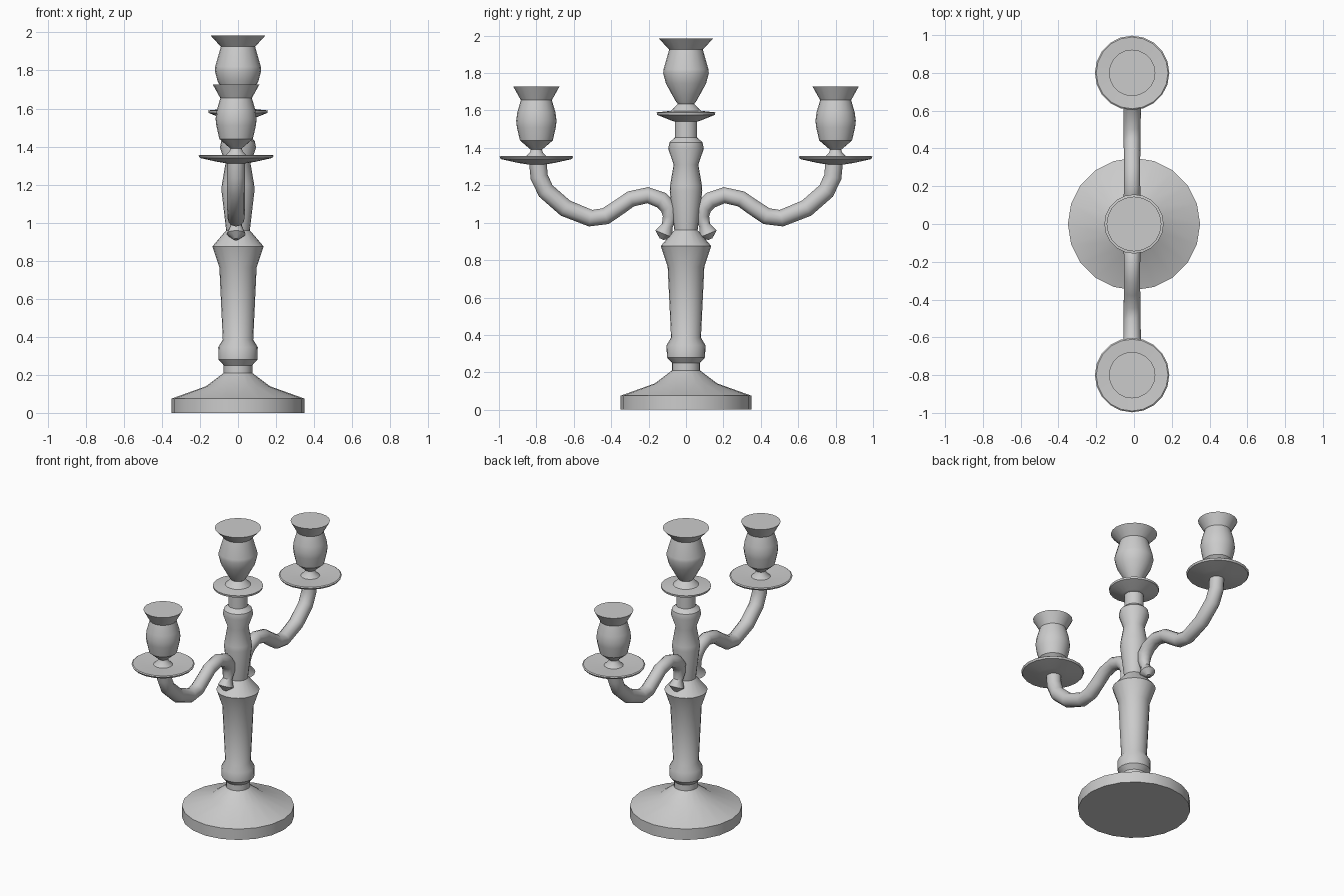
import bpy, bmesh
from math import cos, sin, tau, radians
from mathutils import Vector

if "Cube" in bpy.data.objects:
    bpy.data.objects.remove(bpy.data.objects["Cube"])


def skin(name, rings):
    """Closed tube through equal-length rings of points, smooth with sharp edges kept."""
    bm = bmesh.new()
    loops = [[bm.verts.new(p) for p in ring] for ring in rings]
    n = len(loops[0])
    for a, b in zip(loops, loops[1:]):
        for i in range(n):
            j = (i + 1) % n
            bm.faces.new((a[i], a[j], b[j], b[i]))
    bm.faces.new(loops[0][::-1])
    bm.faces.new(loops[-1])
    bmesh.ops.recalc_face_normals(bm, faces=bm.faces)
    mesh = bpy.data.meshes.new(name)
    bm.to_mesh(mesh)
    bm.free()
    ob = bpy.data.objects.new(name, mesh)
    bpy.context.collection.objects.link(ob)
    bpy.ops.object.select_all(action='DESELECT')
    ob.select_set(True)
    bpy.context.view_layer.objects.active = ob
    bpy.ops.object.shade_smooth_by_angle(angle=radians(35))
    return ob


def lathe(name, profile, x=0, y=0, sides=20):
    return skin(name, [[(x + r * cos(tau * i / sides), y + r * sin(tau * i / sides), z)
                        for i in range(sides)] for r, z in profile])


def sweep(name, path, x, side, sides=12):
    """Round tube along (y, z, radius) points in a plane of constant x."""
    pts = [Vector((x, side * y, z)) for y, z, r in path]
    rings = []
    for k, p in enumerate(pts):
        t = (pts[min(k + 1, len(pts) - 1)] - pts[max(k - 1, 0)]).normalized()
        u = Vector((1, 0, 0))
        v = t.cross(u)
        r = path[k][2]
        rings.append([p + r * (u * cos(tau * i / sides) + v * sin(tau * i / sides))
                      for i in range(sides)])
    return skin(name, rings)


# Foot and central column
lathe("base", [(.35, 0), (.35, .075), (.168, .14), (.075, .21), (.07, .25)])
lathe("lower_column", [(.075, .2), (.075, .25), (.102, .28), (.104, .345), (.08, .385),
                       (.098, .765), (.135, .875), (.062, .96)])
lathe("upper_column", [(.06, .94), (.087, 1.17), (.085, 1.2), (.066, 1.31),
                       (.095, 1.395), (.088, 1.43), (.06, 1.455), (.06, 1.55)])

# Central drip tray and candle cup
lathe("centre_tray", [(.06, 1.54), (.075, 1.545), (.155, 1.577), (.157, 1.59),
                      (.08, 1.598), (.045, 1.635), (.045, 1.645)])
lathe("centre_cup", [(.04, 1.63), (.055, 1.65), (.075, 1.685), (.108, 1.745), (.122, 1.80),
                     (.12, 1.82), (.09, 1.925), (.145, 1.985)])

# Two side branches, each with a flared tail, drip tray and cup
ARM = [(.13, .912, .012), (.118, .94, .05), (.1, .985, .03), (.086, 1.03, .038),
       (.092, 1.08, .045), (.13, 1.12, .045), (.205, 1.147, .043), (.295, 1.127, .043),
       (.355, 1.085, .043), (.43, 1.035, .045), (.51, 1.024, .045), (.645, 1.078, .047),
       (.75, 1.17, .047), (.785, 1.245, .047), (.793, 1.335, .047)]
for label, s in (("left", -1), ("right", 1)):
    ax, ay = -.01, .8 * s
    sweep(label + "_arm", ARM, ax, s)
    lathe(label + "_tray", [(.05, 1.312), (.1, 1.32), (.19, 1.34), (.197, 1.352),
                            (.19, 1.357), (.06, 1.35), (.035, 1.375), (.03, 1.39)], ax, ay)
    lathe(label + "_cup", [(.028, 1.37), (.03, 1.39), (.088, 1.44), (.104, 1.51),
                           (.108, 1.545), (.102, 1.59), (.083, 1.655), (.123, 1.727)], ax, ay)
